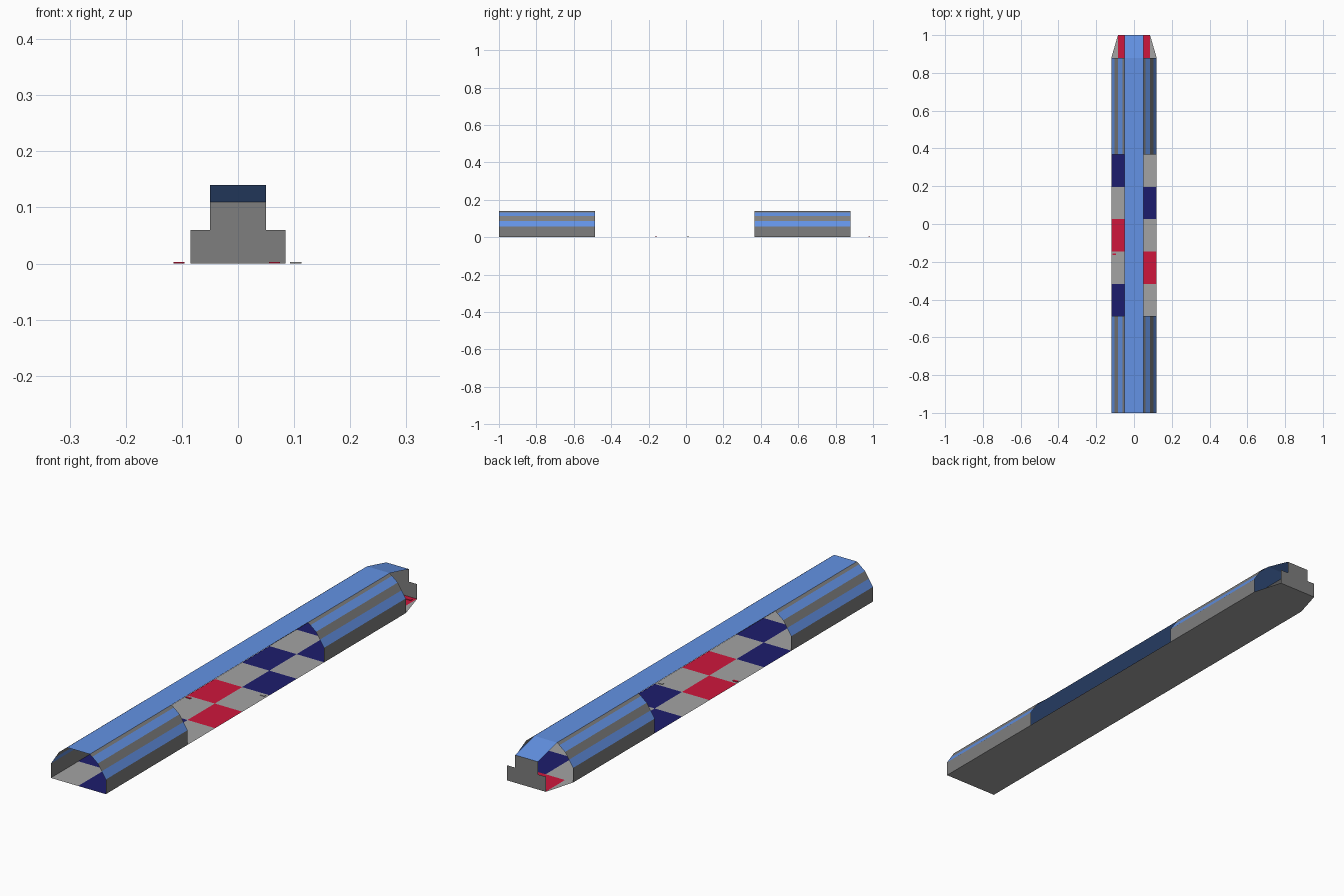
import bpy

if "Cube" in bpy.data.objects:
    bpy.data.objects.remove(bpy.data.objects["Cube"])


def material(name, color):
    m = bpy.data.materials.new(name)
    m.diffuse_color = (*color, 1)
    m.use_nodes = True
    m.node_tree.nodes["Principled BSDF"].inputs["Base Color"].default_value = m.diffuse_color
    return m


BLUE = material("blue", (0.125, 0.29, 0.78))
NAVY = material("navy", (0.012, 0.012, 0.155))
RED = material("red", (0.62, 0.008, 0.045))
LIGHT = material("light_grey", (0.37, 0.37, 0.37))
DARK = material("dark_grey", (0.21, 0.21, 0.21))

HALF, START, NECK, END = 0.12, -1.0, 0.88, 1.0
ROW = (NECK - START) / 11
TILE_Z = 0.001


def sheet(name, polygons, mat):
    """One object of flat, separate polygons."""
    verts, faces = [], []
    for poly in polygons:
        faces.append(list(range(len(verts), len(verts) + len(poly))))
        verts += poly
    mesh = bpy.data.meshes.new(name)
    mesh.from_pydata(verts, [], faces)
    mesh.materials.append(mat)
    obj = bpy.data.objects.new(name, mesh)
    bpy.context.collection.objects.link(obj)
    return obj


def floor_quad(x0, x1, y0, y1):
    return [(x0, y0, TILE_Z), (x1, y0, TILE_Z), (x1, y1, TILE_Z), (x0, y1, TILE_Z)]


# Plain floor base seen from below
sheet("floor_base", [[(-HALF, START, 0), (-HALF, NECK, 0), (-0.085, END, 0),
                      (0.085, END, 0), (HALF, NECK, 0), (HALF, START, 0)]], LIGHT)

# Checkered floor: two columns, eleven rows
tiles = {"grey": [], "red": [], "navy": []}
for row in range(11):
    y0, y1 = START + row * ROW, START + (row + 1) * ROW
    left, right = floor_quad(-HALF, 0, y0, y1), floor_quad(0, HALF, y0, y1)
    coloured, plain = (left, right) if row % 2 else (right, left)
    tiles["red" if row in (4, 5) else "navy"].append(coloured)
    tiles["grey"].append(plain)

# Tapered floor at the back: red middle, grey corners
tiles["red"].append(floor_quad(-0.085, 0.085, NECK, END))
tiles["grey"].append([(0.085, NECK, TILE_Z), (HALF, NECK, TILE_Z), (0.085, END, TILE_Z)])
tiles["grey"].append([(-HALF, NECK, TILE_Z), (-0.085, NECK, TILE_Z), (-0.085, END, TILE_Z)])
for key, mat in (("grey", LIGHT), ("red", RED), ("navy", NAVY)):
    sheet("floor_tiles_" + key, tiles[key], mat)

# Flat roof strip with the slope down to the end wall
sheet("roof_strip", [
    [(-0.05, START, 0.14), (0.05, START, 0.14), (0.05, NECK, 0.14), (-0.05, NECK, 0.14)],
    [(-0.05, NECK, 0.14), (0.05, NECK, 0.14), (0.05, END, 0.11), (-0.05, END, 0.11)],
], BLUE)

# Arched sides in two stretches, striped grey and blue, with grey walls
profile = [(0.05, 0.14), (0.06, 0.132), (0.085, 0.112), (0.102, 0.086), (HALF, 0.058), (HALF, 0)]
grey_bands, blue_bands = [], []
for y0, y1 in ((START, START + 3 * ROW), (START + 8 * ROW, NECK)):
    for i, ((xa, za), (xb, zb)) in enumerate(zip(profile, profile[1:])):
        for s in (1, -1):
            quad = [(s * xa, y0, za), (s * xb, y0, zb), (s * xb, y1, zb), (s * xa, y1, za)]
            (blue_bands if i % 2 else grey_bands).append(quad if s > 0 else quad[::-1])
sheet("arch_grey_bands_and_walls", grey_bands, DARK)
sheet("arch_blue_bands", blue_bands, BLUE)

# Stepped end wall
outline = [(0.085, 0), (0.085, 0.06), (0.05, 0.06), (0.05, 0.11)]
outline += [(-x, z) for x, z in reversed(outline)]
sheet("end_wall", [[(x, END, z) for x, z in outline]], DARK)

# Tiny flat plates lying on the floor
for i, (x, y) in enumerate(((-0.105, -0.16), (0.103, 0.01), (0.065, 0.98))):
    bpy.ops.mesh.primitive_cube_add(size=1, location=(x, y, 0.0015))
    plate = bpy.context.object
    plate.name = f"floor_plate_{i + 1}"
    plate.scale = (0.02, 0.01, 0.003)
    plate.data.materials.append(RED if y < 0 or y > 0.5 else LIGHT)
